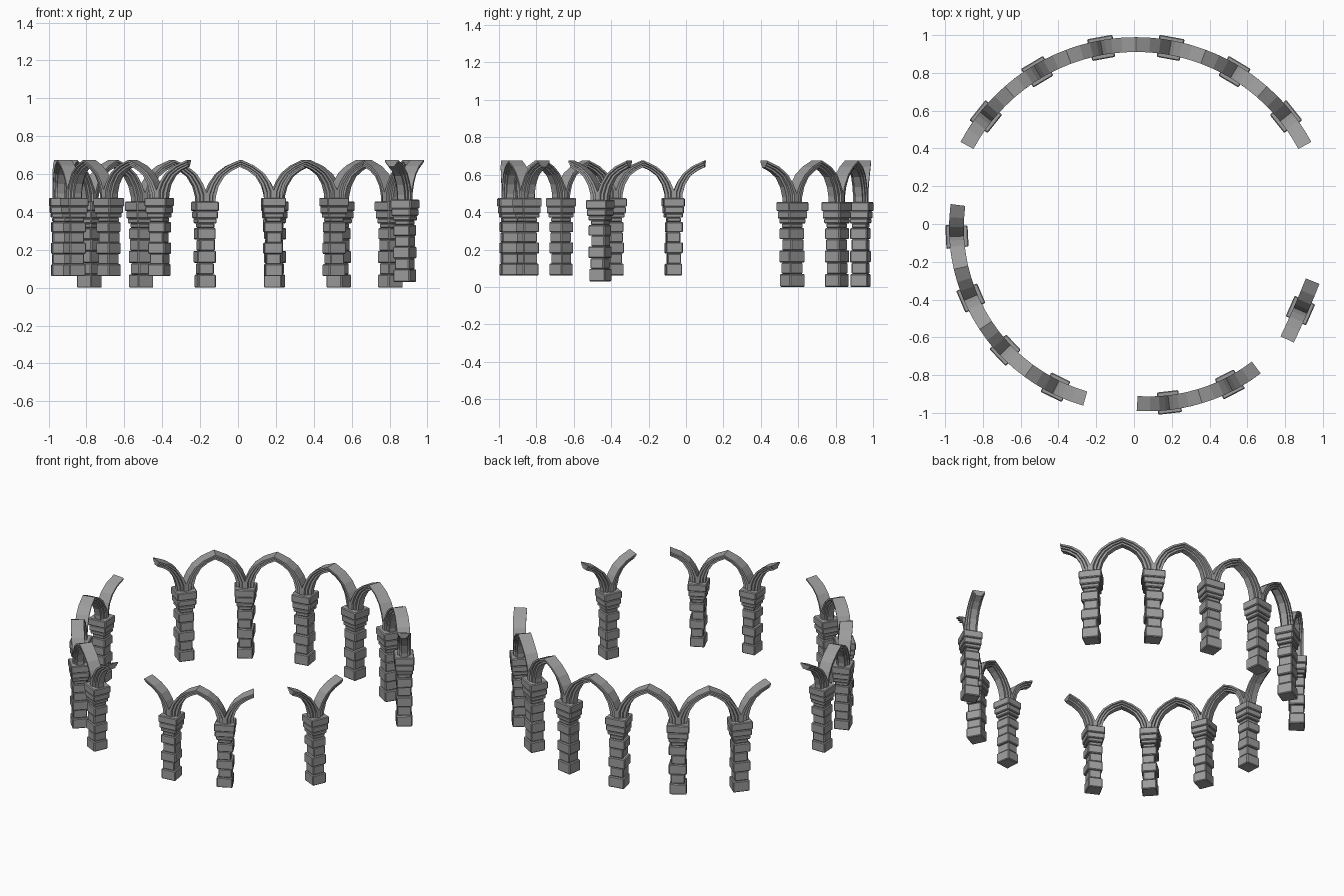
import bpy, bmesh, math
from mathutils import Vector

if "Cube" in bpy.data.objects:
    bpy.data.objects.remove(bpy.data.objects["Cube"])

stone = bpy.data.materials.new("grey_stone")
stone.use_nodes = True
COLOR = (0.33, 0.33, 0.33, 1)
stone.diffuse_color = COLOR
bsdf = stone.node_tree.nodes["Principled BSDF"]
bsdf.inputs["Base Color"].default_value = COLOR
bsdf.inputs["Roughness"].default_value = 0.9

HALF, TOP = 0.185, 0.675      # half span and crown height of one bay

# Stone courses: bottom, top, width, depth, sideways shift
COURSES = [
    (0.0, 0.07, 0.1, 0.095, 0),
    (0.07, 0.13, 0.084, 0.084, 0.002),
    (0.13, 0.195, 0.105, 0.095, 0.002),
    (0.195, 0.255, 0.086, 0.084, -0.003),
    (0.255, 0.315, 0.103, 0.094, 0.003),
    (0.315, 0.34, 0.086, 0.082, 0),
    (0.34, 0.365, 0.108, 0.1, 0),
    (0.365, 0.405, 0.122, 0.11, 0),
    (0.405, 0.455, 0.132, 0.118, 0),
]

# Half arch: underside and upper side points (along, height)
INNER = [(0.052, 0.45), (0.053, 0.48), (0.068, 0.535), (0.1, 0.587), (0.142, 0.618), (HALF, 0.638)]
OUTER = [(0, 0.45), (0, 0.50), (0.022, 0.55), (0.056, 0.6), (0.11, 0.642), (HALF, TOP)]
# Stepped moulding: half depth, share of the thickness from the underside
MOULD = [(0.02, 0), (0.02, 0.3), (0.03, 0.36), (0.03, 0.62), (0.039, 0.7), (0.039, 1)]


def finish(bm, name, place):
    for v in bm.verts:
        v.co = place(v.co)
    bmesh.ops.recalc_face_normals(bm, faces=bm.faces)
    me = bpy.data.meshes.new(name)
    bm.to_mesh(me)
    bm.free()
    me.materials.append(stone)
    ob = bpy.data.objects.new(name, me)
    bpy.context.collection.objects.link(ob)
    return ob


def add_pillar(name, place, flip):
    bm = bmesh.new()
    for z0, z1, w, d, shift in COURSES:
        made = bmesh.ops.create_cube(bm, size=1)["verts"]
        for v in made:
            v.co = Vector((v.co.x * w + shift * flip, v.co.y * d, (z0 + z1) / 2 + v.co.z * (z1 - z0)))
        edges = list({e for v in made for e in v.link_edges})
        bmesh.ops.bevel(bm, geom=edges, offset=0.005, segments=1, affect='EDGES')
    finish(bm, name, place)


def add_arches(name, place):
    bm = bmesh.new()
    section = MOULD + [(-d, t) for d, t in reversed(MOULD)]
    n = len(section)
    for side in (-1, 1):
        rings = []
        for (ui, zi), (uo, zo) in zip(INNER, OUTER):
            rings.append([bm.verts.new((side * (ui + (uo - ui) * t), d, zi + (zo - zi) * t))
                          for d, t in section])
        for a, b in zip(rings, rings[1:]):
            for i in range(n):
                j = (i + 1) % n
                bm.faces.new((a[i], a[j], b[j], b[i]))
        bm.faces.new(rings[0])
        bm.faces.new(rings[-1])
    finish(bm, name, place)


def bend(cx, cy, radius, angle, half_angle, scale):
    """Wrap a straight bay around a circle, hanging from the shared crown height."""
    def place(p):
        a = math.radians(angle + p.x / HALF * half_angle)
        r = radius + p.y
        return Vector((cx + r * math.cos(a), cy + r * math.sin(a), TOP - scale * (TOP - p.z)))
    return place


# Runs: name, centre x, centre y, radius, first pillar angle, half bay angle, bays, scale
FAR = 5.0
tilt = math.radians(-23.6)
RUNS = [
    ("back", 0.01, -0.066, 1.016, 38.6, 10.28, 6, 1.0),
    ("right", 0, -0.02, 0.94, 182.8, 10.18, 4, 0.91),
    ("front", 0.076, -0.007, 0.945, 276.6, 10.2, 2, 0.91),
    ("left", 0.881 - FAR * math.cos(tilt), -0.458 - FAR * math.sin(tilt), FAR, -23.6, 1.93, 1, 0.955),
]
for name, cx, cy, radius, first, half, bays, scale in RUNS:
    for k in range(bays):
        place = bend(cx, cy, radius, first + 2 * half * k, half, scale)
        add_pillar(f"{name}_pillar_{k + 1}", place, 1 if k % 2 else -1)
        add_arches(f"{name}_arch_{k + 1}", place)
